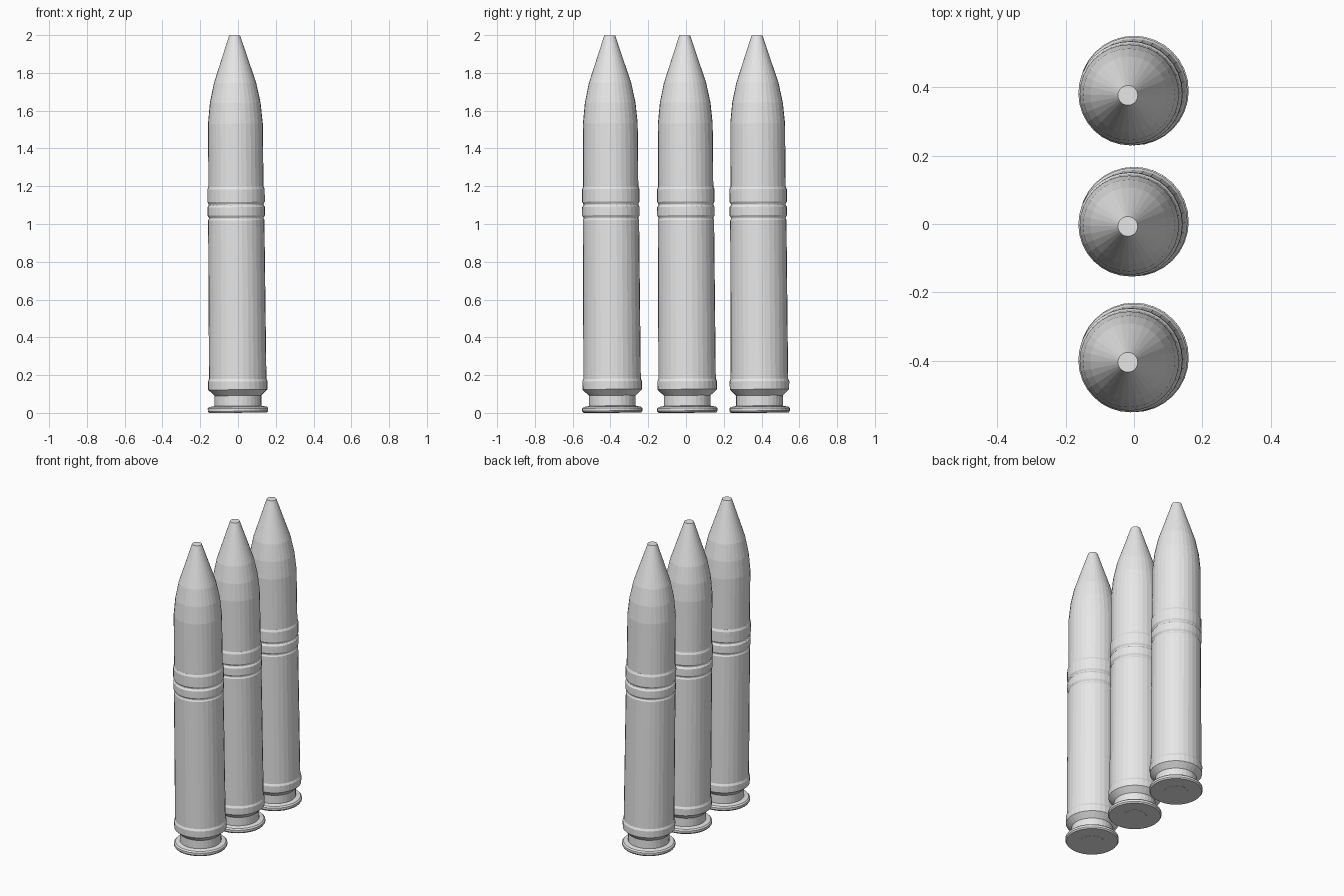
import bpy, bmesh, math
from mathutils import Vector, Matrix

cube = bpy.data.objects.get("Cube")
if cube:
    bpy.data.objects.remove(cube)

SIDES = 32

grey = bpy.data.materials.new("plain_grey")
grey.use_nodes = True
grey.diffuse_color = (0.8, 0.8, 0.8, 1)
grey.node_tree.nodes["Principled BSDF"].inputs["Base Color"].default_value = (0.8, 0.8, 0.8, 1)


def lathe(name, profile):
    """Turn a (radius, height) profile around z, with flat end caps."""
    bm = bmesh.new()
    rings = []
    for r, z in profile:
        rings.append([bm.verts.new((r * math.cos(a), r * math.sin(a), z))
                      for a in (math.tau * i / SIDES for i in range(SIDES))])
    for low, high in zip(rings, rings[1:]):
        for i in range(SIDES):
            j = (i + 1) % SIDES
            bm.faces.new((low[i], low[j], high[j], high[i]))
    bm.faces.new(rings[0][::-1])
    bm.faces.new(rings[-1])
    mesh = bpy.data.meshes.new(name)
    bm.to_mesh(mesh)
    bm.free()
    mesh.materials.append(grey)
    return mesh


# Case: rim, extractor groove, belt, long body, two crimp grooves, mouth
case = lathe("case", [
    (0.154, 0.0), (0.160, 0.008), (0.160, 0.022), (0.152, 0.03), (0.124, 0.035),
    (0.124, 0.09), (0.157, 0.122), (0.158, 0.165), (0.152, 0.178),
    (0.149, 1.018), (0.145, 1.026), (0.145, 1.032), (0.152, 1.044),
    (0.152, 1.088), (0.145, 1.098), (0.145, 1.104), (0.152, 1.116),
    (0.152, 1.182), (0.146, 1.196)])

# Projectile: straight shank, curved nose, flat tip
projectile = lathe("projectile", [
    (0.146, 1.15), (0.145, 1.53), (0.134, 1.64), (0.112, 1.745), (0.029, 1.996)])

# Primer: shallow disc in the base
primer = lathe("primer", [(0.07, -0.001), (0.07, 0.006)])

# Three rounds in a row, each leaning slightly
lean = Matrix.Rotation(0.007, 4, 'X') @ Matrix.Rotation(-0.009, 4, 'Y')
for label, y in (("front", -0.39), ("middle", 0.007), ("back", 0.39)):
    for mesh in (case, projectile, primer):
        part = bpy.data.objects.new(f"{label}_{mesh.name}", mesh)
        part.matrix_world = Matrix.Translation(Vector((0, y, 0.002))) @ lean
        bpy.context.collection.objects.link(part)
